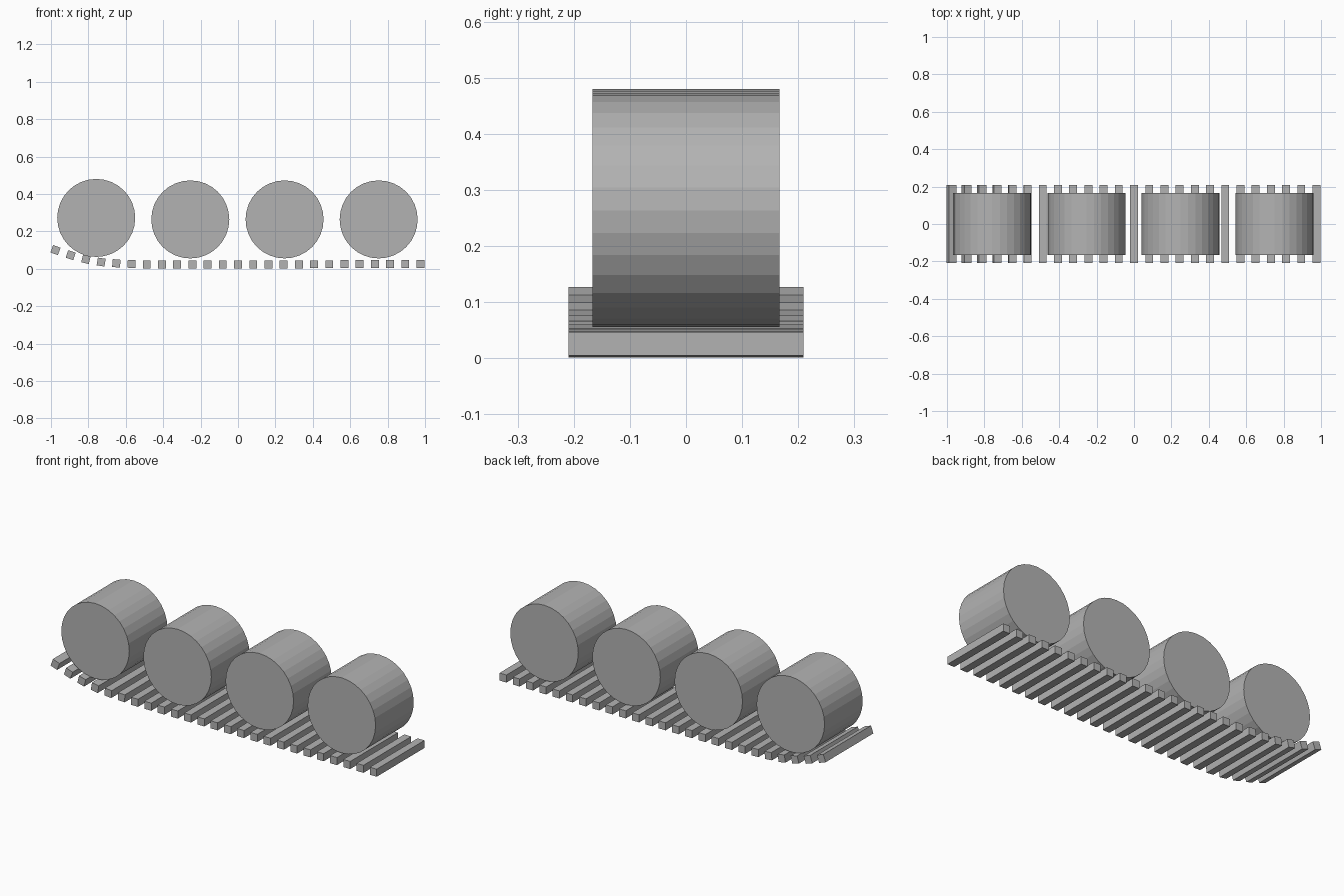
import bpy, math

if "Cube" in bpy.data.objects:
    bpy.data.objects.remove(bpy.data.objects["Cube"])

grey = bpy.data.materials.new("plain_grey")
grey.diffuse_color = (0.45, 0.45, 0.45, 1)
grey.use_nodes = True
grey.node_tree.nodes["Principled BSDF"].inputs["Base Color"].default_value = grey.diffuse_color


def finish(name):
    ob = bpy.context.object
    ob.name = name
    ob.data.materials.append(grey)
    return ob


# Four rollers lying along y; the first rides slightly higher on the curved end
ROLLERS = [(-0.758, 0.272), (-0.255, 0.264), (0.249, 0.264), (0.752, 0.264)]
for i, (x, z) in enumerate(ROLLERS):
    bpy.ops.mesh.primitive_cylinder_add(
        vertices=32, radius=0.2085, depth=0.334,
        location=(x, 0, z), rotation=(math.pi / 2, 0, math.pi / 2 * 0))
    # a quarter facet-step is not needed: vertices already sit on the x axis
    finish(f"roller_{i + 1}")

# Slatted track: nearly flat, with the left end curling upwards
COUNT, PITCH, SIZE = 25, 0.0813, 0.042
CURL = [(0.100, 20), (0.073, 19), (0.051, 14), (0.036, 9), (0.029, 5), (0.026, 2)]
for i in range(COUNT):
    x = (i - (COUNT - 1) / 2) * PITCH
    if i < len(CURL):
        z, tilt = CURL[i]
    else:
        z, tilt = 0.0225 + 0.004 * max(0, x), 0
    bpy.ops.mesh.primitive_cube_add(size=1, location=(x, 0, z),
                                    rotation=(0, math.radians(tilt), 0))
    slat = finish(f"track_slat_{i + 1}")
    slat.scale = (SIZE, 0.418, SIZE)
